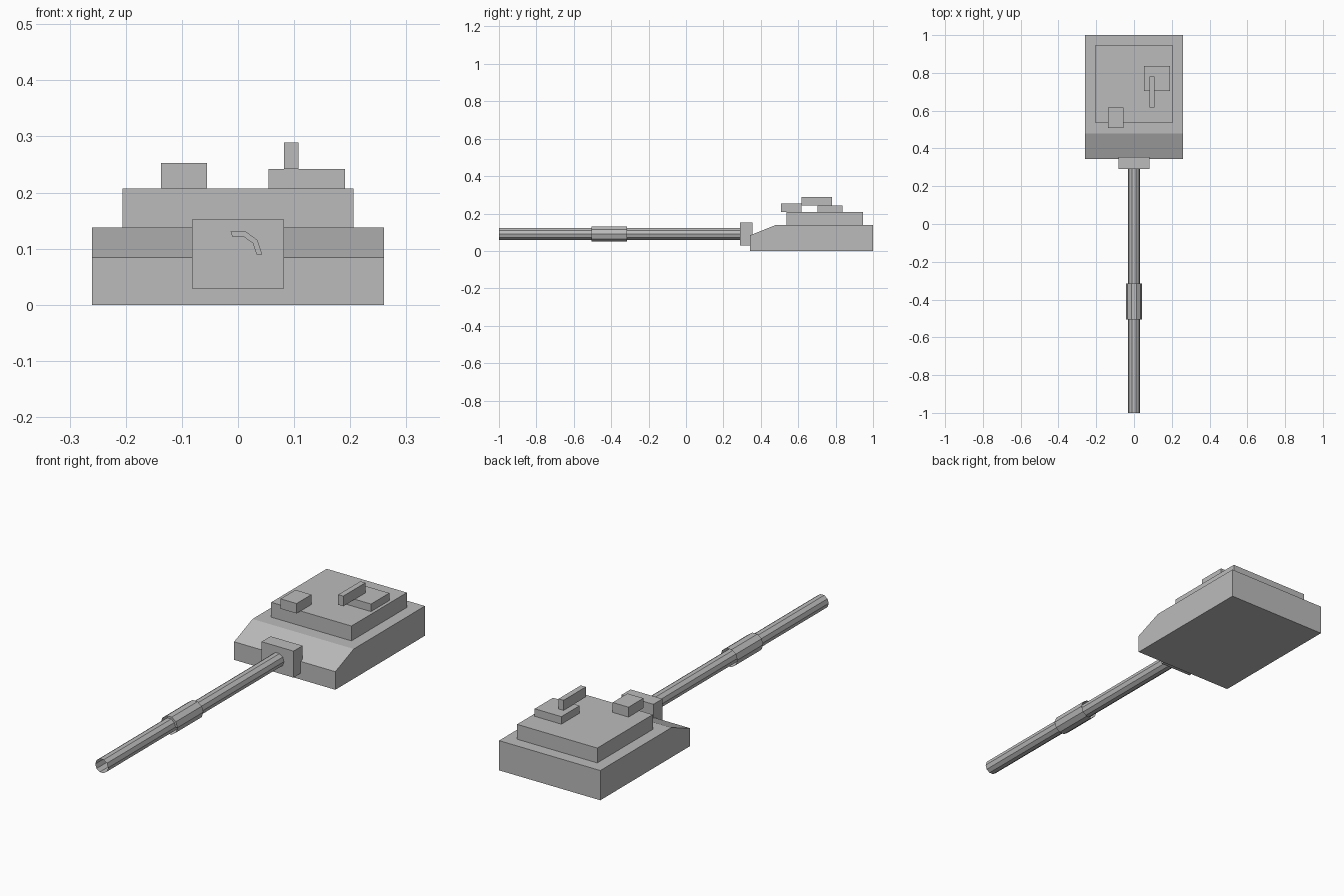
import bpy, bmesh, math

if "Cube" in bpy.data.objects:
    bpy.data.objects.remove(bpy.data.objects["Cube"])

grey = bpy.data.materials.new("plain grey")
grey.diffuse_color = (0.5, 0.5, 0.5, 1)
grey.use_nodes = True
grey.node_tree.nodes["Principled BSDF"].inputs["Base Color"].default_value = grey.diffuse_color


def finish(name, bm):
    mesh = bpy.data.meshes.new(name)
    bm.to_mesh(mesh)
    bm.free()
    mesh.materials.append(grey)
    obj = bpy.data.objects.new(name, mesh)
    bpy.context.collection.objects.link(obj)
    return obj


def prism(name, x0, x1, profile):
    """Extrude a (y, z) side profile from x0 to x1."""
    bm = bmesh.new()
    face = bm.faces.new([bm.verts.new((x0, y, z)) for y, z in profile])
    new = bmesh.ops.extrude_face_region(bm, geom=[face])["geom"]
    bmesh.ops.translate(bm, vec=(x1 - x0, 0, 0),
                        verts=[v for v in new if isinstance(v, bmesh.types.BMVert)])
    bmesh.ops.recalc_face_normals(bm, faces=bm.faces)
    return finish(name, bm)


def box(name, x0, x1, y0, y1, z0, z1):
    return prism(name, x0, x1, [(y0, z0), (y1, z0), (y1, z1), (y0, z1)])


SIDES, AXIS_Z = 10, 0.09


def ring(bm, r, y):
    return [bm.verts.new((r * math.cos(a), y, AXIS_Z + r * math.sin(a)))
            for a in (math.tau * i / SIDES for i in range(SIDES))]


def tube(name, r, y0, y1, lip_r=None, lip_faces=0):
    """Open ten-sided tube along y, with an optional partial front lip."""
    bm = bmesh.new()
    a, b = ring(bm, r, y0), ring(bm, r, y1)
    for i in range(SIDES):
        j = (i + 1) % SIDES
        bm.faces.new((a[i], a[j], b[j], b[i]))
    if lip_r:
        c = ring(bm, lip_r, y0)
        for i in range(lip_faces):
            bm.faces.new((a[i], c[i], c[i + 1], a[i + 1]))
        bmesh.ops.delete(bm, geom=[v for v in c if not v.link_faces], context='VERTS')
    for f in bm.faces:
        f.normal_update()
        m = f.calc_center_median()
        outward = f.normal.x * m.x + f.normal.z * (m.z - AXIS_Z) - f.normal.y
        if outward < 0:
            f.normal_flip()
    return finish(name, bm)


# Main body with sloped front
prism("turret_body", -0.26, 0.26,
      [(0.343, 0), (1, 0), (1, 0.138), (0.478, 0.138), (0.343, 0.084)])
# Roof and its fittings
box("roof_plate", -0.206, 0.206, 0.538, 0.945, 0.138, 0.207)
box("sight_box", -0.137, -0.055, 0.508, 0.617, 0.207, 0.253)
box("hatch", 0.054, 0.191, 0.703, 0.837, 0.207, 0.242)
box("roof_gun", 0.082, 0.108, 0.618, 0.781, 0.242, 0.289)
# Gun
box("gun_mantlet", -0.082, 0.082, 0.29, 0.356, 0.029, 0.152)
tube("gun_barrel", 0.033, -1, 0.29)
tube("barrel_sleeve", 0.043, -0.505, -0.315, 0.033, 3)
